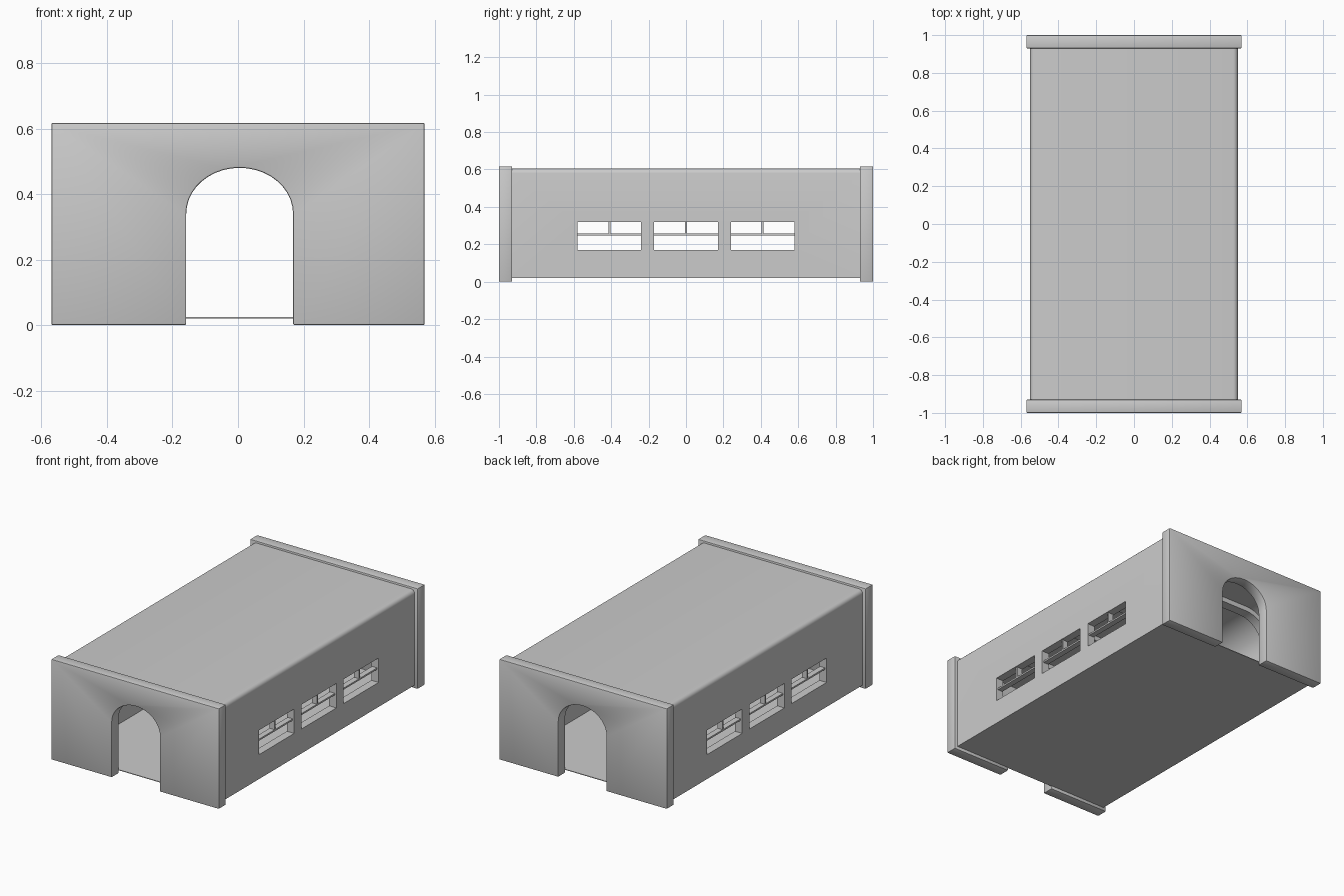
import bpy, bmesh
from math import sin, cos, pi, radians

if "Cube" in bpy.data.objects:
    bpy.data.objects.remove(bpy.data.objects["Cube"])


def prism(name, pts, y0, y1):
    """Extrude an XZ outline along y."""
    bm = bmesh.new()
    f = bm.faces.new([bm.verts.new((x, y0, z)) for x, z in pts])
    ext = bmesh.ops.extrude_face_region(bm, geom=[f])["geom"]
    bmesh.ops.translate(bm, vec=(0, y1 - y0, 0),
                        verts=[v for v in ext if isinstance(v, bmesh.types.BMVert)])
    bmesh.ops.recalc_face_normals(bm, faces=bm.faces)
    me = bpy.data.meshes.new(name)
    bm.to_mesh(me)
    bm.free()
    ob = bpy.data.objects.new(name, me)
    bpy.context.collection.objects.link(ob)
    return ob


def box(name, x0, x1, y0, y1, z0, z1):
    return prism(name, [(x0, z0), (x1, z0), (x1, z1), (x0, z1)], y0, y1)


def arc(cx, cz, rx, rz, a0, a1, n):
    return [(cx + rx * cos(radians(a0 + (a1 - a0) * i / n)),
             cz + rz * sin(radians(a0 + (a1 - a0) * i / n))) for i in range(n + 1)]


def finish(ob, cutters=(), bevel=0):
    """Apply cutters and bevel, then shade smooth with sharp edges."""
    for c in cutters:
        m = ob.modifiers.new("cut", 'BOOLEAN')
        m.object, m.operation, m.solver = c, 'DIFFERENCE', 'EXACT'
    if bevel:
        m = ob.modifiers.new("bevel", 'BEVEL')
        m.width, m.segments, m.limit_method = bevel, 2, 'ANGLE'
        m.angle_limit = radians(40)
    deps = bpy.context.evaluated_depsgraph_get()
    deps.update()
    me = bpy.data.meshes.new_from_object(ob.evaluated_get(deps))
    ob.modifiers.clear()
    ob.data = me
    for c in cutters:
        bpy.data.objects.remove(c)
    bpy.ops.object.select_all(action='DESELECT')
    ob.select_set(True)
    bpy.context.view_layer.objects.active = ob
    bpy.ops.object.shade_smooth_by_angle(angle=radians(32))


def vault(inset):
    """Rounded ceiling line from right wall to left wall."""
    r = 0.2
    return (arc(0.50 - r, 0.37, r - inset, r - inset, 0, 90, 10)
            + arc(r - 0.50, 0.37, r - inset, r - inset, 90, 180, 10))


# Hollow hall with rounded roof edges and a thin floor
R = 0.025
outer = ([(-0.55, 0.02), (0.55, 0.02)]
         + arc(0.55 - R, 0.605 - R, R, R, 0, 90, 5)
         + arc(R - 0.55, 0.605 - R, R, R, 90, 180, 5))
hall = prism("hall_shell", outer, -0.935, 0.935)
inside = prism("inside_cutter", [(-0.50, 0.024), (0.50, 0.024)] + vault(0), -1.2, 1.2)
WINDOWS = (-0.41, 0, 0.41)
cutters = [inside] + [box("window_cutter", -0.8, 0.8, y - 0.17, y + 0.17, 0.17, 0.32)
                      for y in WINDOWS]
finish(hall, cutters)

# Window bars: full-width crossbar and a short upper divider
for s in (-1, 1):
    x0, x1 = sorted((s * 0.505, s * 0.54))
    for y in WINDOWS:
        box("window_crossbar", x0, x1, y - 0.172, y + 0.172, 0.247, 0.257)
        box("window_divider", x0, x1, y - 0.005, y + 0.005, 0.255, 0.322)

# Ceiling ribs
for y in (-0.62, -0.2, 0.2, 0.62):
    rib = prism("ceiling_rib", vault(-0.005) + vault(0.03)[::-1], y - 0.03, y + 0.03)
    finish(rib)

# End walls with an arched doorway
door = arc(0.005, 0.34, 0.163, 0.14, 180, 0, 20)
outline = ([(-0.57, 0), (-0.158, 0)] + door
           + [(0.168, 0), (0.57, 0), (0.57, 0.617), (-0.57, 0.617)])
for name, y0, y1 in (("front_wall", -1, -0.93), ("back_wall", 0.93, 1)):
    finish(prism(name, outline, y0, y1), bevel=0.005)
